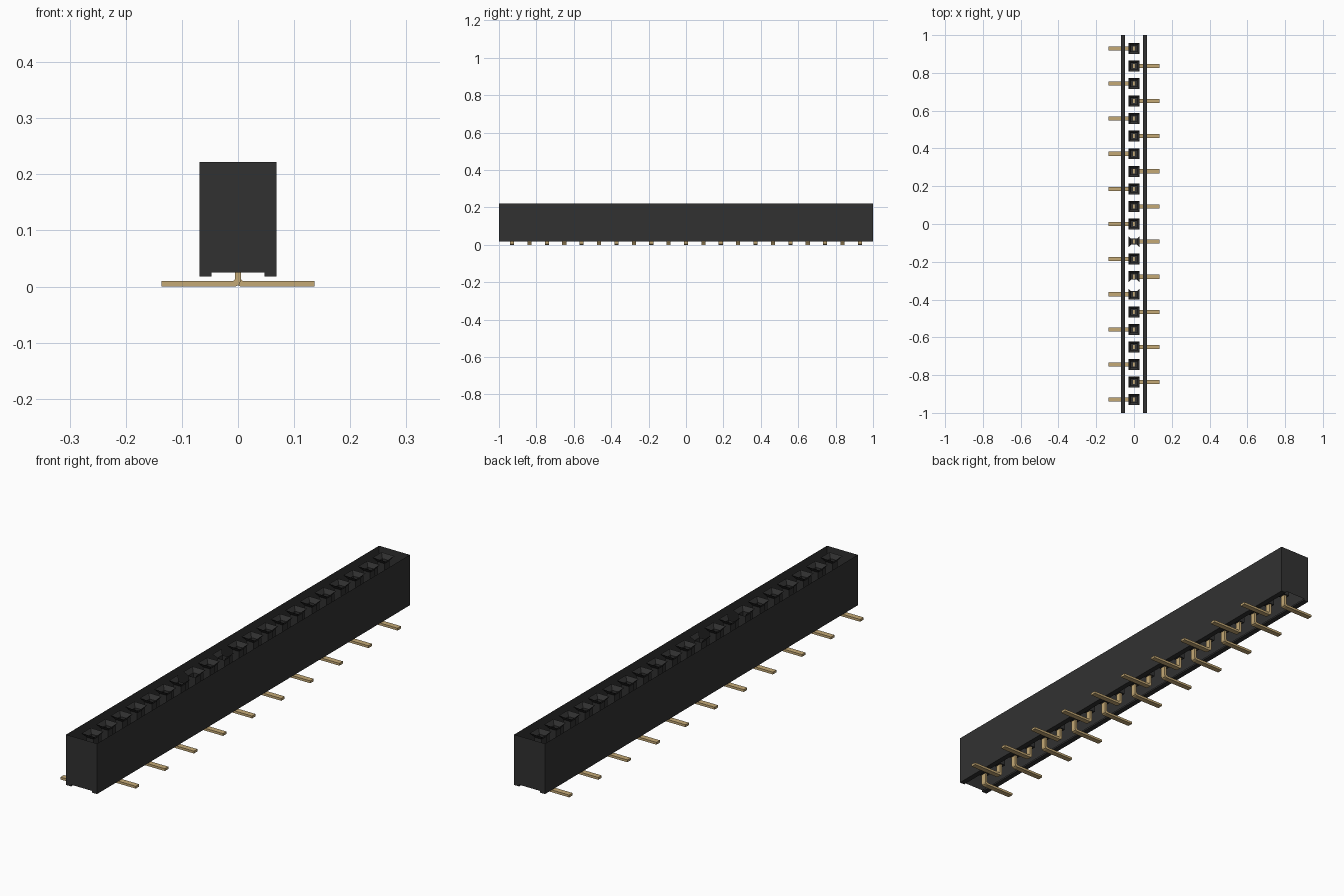
import bpy
import bmesh

cube = bpy.data.objects.get("Cube")
if cube:
    bpy.data.objects.remove(cube, do_unlink=True)

COUNT, PITCH = 21, 0.093


def material(name, rgb):
    m = bpy.data.materials.new(name)
    m.use_nodes = True
    m.diffuse_color = (*rgb, 1)
    bsdf = m.node_tree.nodes["Principled BSDF"]
    bsdf.inputs["Base Color"].default_value = (*rgb, 1)
    bsdf.inputs["Roughness"].default_value = 0.6
    return m


black = material("black plastic", (0.031, 0.031, 0.031))
gold = material("dull gold", (0.56, 0.40, 0.18))


def finish(bm, name, mat):
    mesh = bpy.data.meshes.new(name)
    bm.to_mesh(mesh)
    bm.free()
    mesh.materials.append(mat)
    obj = bpy.data.objects.new(name, mesh)
    bpy.context.collection.objects.link(obj)
    return obj


def extrude_profile(bm, points, y0, y1, skip=()):
    """Sweep a closed xz profile along y; edges listed in skip stay open."""
    front = [bm.verts.new((x, y0, z)) for x, z in points]
    back = [bm.verts.new((x, y1, z)) for x, z in points]
    bm.faces.new(front)
    bm.faces.new(back[::-1])
    n = len(points)
    for i in range(n):
        if i not in skip:
            j = (i + 1) % n
            bm.faces.new((front[j], front[i], back[i], back[j]))


# Housing: thin shell with foot rails, open on top and between the rails
left_side = [(-0.069, 0.222), (-0.069, 0.018), (-0.047, 0.018), (-0.047, 0.025)]
profile = left_side + [(-x, z) for x, z in reversed(left_side)]
bm = bmesh.new()
extrude_profile(bm, profile, -1, 1, skip=(3, 7))
bmesh.ops.recalc_face_normals(bm, faces=bm.faces[:])
finish(bm, "housing", black)

# Sockets: funnel mouth, square well and floor; a few mouths lack a slope
rings = [(0.029, 0.222), (0.016, 0.205), (0.016, 0.050)]
open_slopes = {9: (0, 2), 7: (0,), 6: (2,)}
bm = bmesh.new()
for i in range(COUNT):
    y = (i - COUNT // 2) * PITCH
    loops = [[bm.verts.new((sx * h, y + sy * h, z))
              for sx, sy in ((-1, -1), (1, -1), (1, 1), (-1, 1))] for h, z in rings]
    for level, (upper, lower) in enumerate(zip(loops, loops[1:])):
        for s in range(4):
            if level == 0 and s in open_slopes.get(i, ()):
                continue
            t = (s + 1) % 4
            bm.faces.new((upper[s], upper[t], lower[t], lower[s]))
    bm.faces.new(loops[-1])
finish(bm, "sockets", black)

# Pins: bent strips whose feet alternate between the two sides
pin = [(-0.005, 0.052), (-0.005, 0.010), (-0.002, 0.003), (0.005, 0.0),
       (0.136, 0.0), (0.136, 0.0095), (0.009, 0.0095), (0.005, 0.0135), (0.005, 0.052)]
for side, name in ((-1, "right_pins"), (1, "left_pins")):
    bm = bmesh.new()
    for i in range(0 if side < 0 else 1, COUNT, 2):
        y = (i - COUNT // 2) * PITCH
        extrude_profile(bm, [(side * x, z) for x, z in pin], y - 0.011, y + 0.011)
    bmesh.ops.recalc_face_normals(bm, faces=bm.faces[:])
    finish(bm, name, gold)
